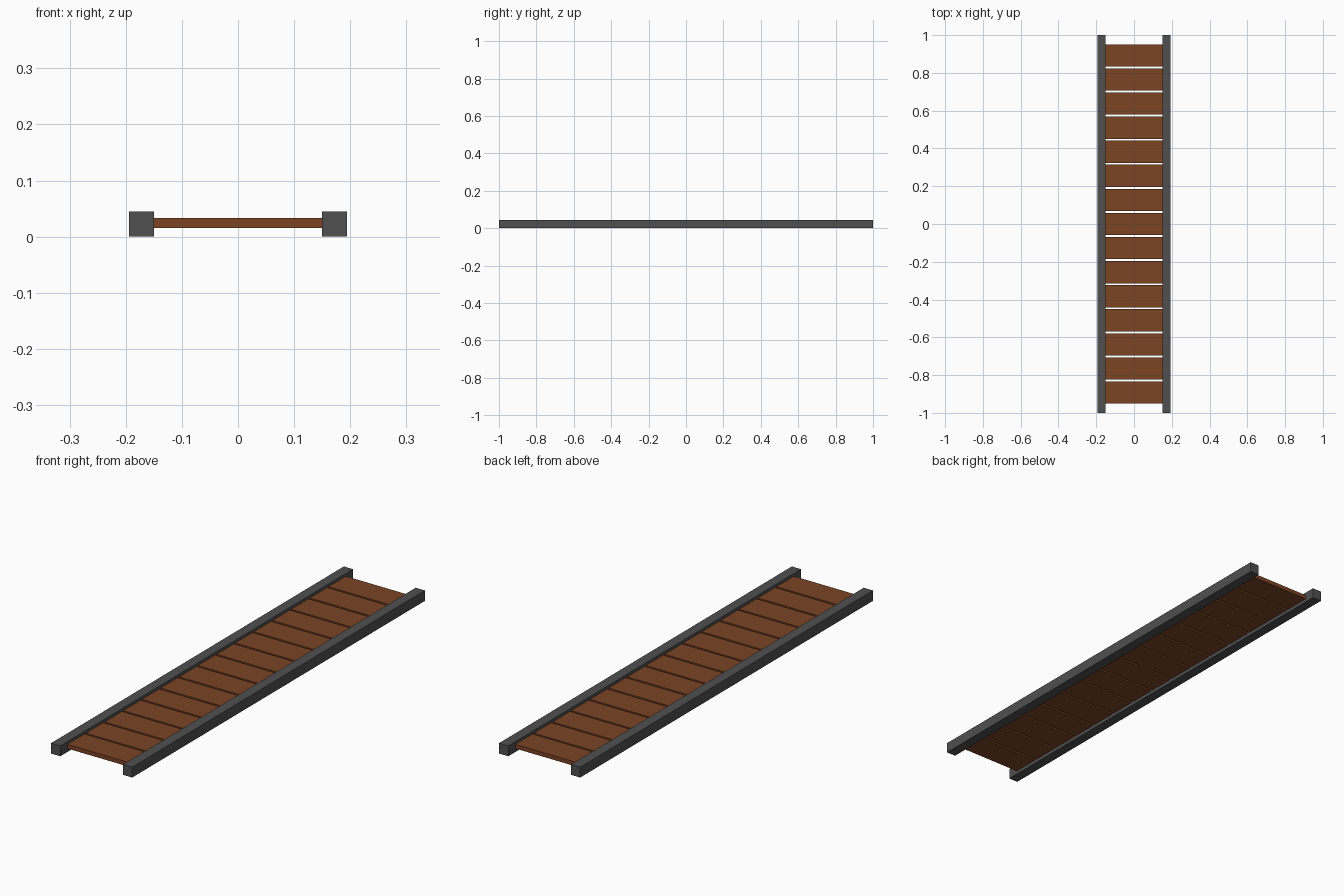
import bpy

if "Cube" in bpy.data.objects:
    bpy.data.objects.remove(bpy.data.objects["Cube"])

PITCH, SLATS = 0.1275, 15


def material(name, rgb):
    mat = bpy.data.materials.new(name)
    mat.diffuse_color = (*rgb, 1)
    mat.use_nodes = True
    mat.node_tree.nodes["Principled BSDF"].inputs["Base Color"].default_value = mat.diffuse_color
    return mat


def box(name, size, centre, mat):
    bpy.ops.mesh.primitive_cube_add(size=1, location=centre)
    ob = bpy.context.object
    ob.name = name
    ob.scale = size
    bpy.ops.object.transform_apply(location=False, rotation=False, scale=True)
    ob.data.materials.append(mat)
    return ob


steel = material("dark_steel", (0.08, 0.08, 0.08))
wood = material("brown_wood", (0.2, 0.058, 0.018))

# Side rails
for side, x in (("left", -0.172), ("right", 0.172)):
    box(f"{side}_rail", (0.044, 2.0, 0.045), (x, 0, 0.0225), steel)

# Wooden slats, evenly spaced between the rails
for i in range(SLATS):
    y = (i - (SLATS - 1) / 2) * PITCH
    box(f"slat_{i + 1}", (0.30, 0.118, 0.018), (0, y, 0.024), wood)
